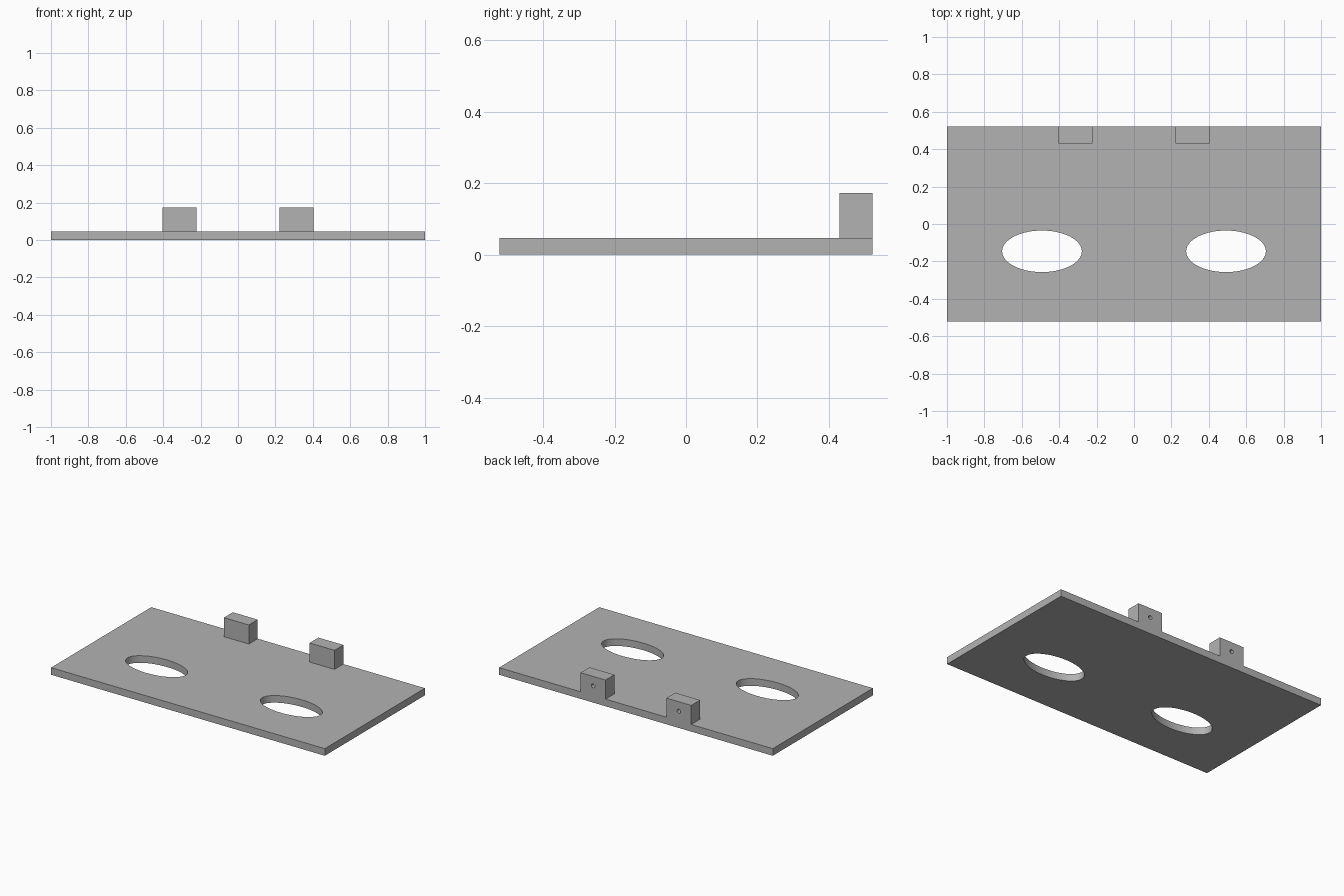
import bpy
from math import radians

if "Cube" in bpy.data.objects:
    bpy.data.objects.remove(bpy.data.objects["Cube"], do_unlink=True)

grey = bpy.data.materials.new("plain_grey")
grey.use_nodes = True
colour = (0.45, 0.45, 0.45, 1)
grey.diffuse_color = colour
grey.node_tree.nodes["Principled BSDF"].inputs["Base Color"].default_value = colour

WIDTH, DEPTH, THICK = 2.0, 1.045, 0.047
BACK = DEPTH / 2


def box(name, low, high):
    centre = [(a + b) / 2 for a, b in zip(low, high)]
    bpy.ops.mesh.primitive_cube_add(size=1, location=centre)
    ob = bpy.context.object
    ob.name = name
    ob.scale = [b - a for a, b in zip(low, high)]
    bpy.ops.object.transform_apply(location=False, rotation=False, scale=True)
    ob.data.materials.append(grey)
    return ob


def drill(target, centre, radii, length, sides, tilt=0):
    """Cut an elliptical hole through the target."""
    bpy.ops.mesh.primitive_cylinder_add(vertices=sides, radius=1, depth=length,
                                        location=centre, rotation=(tilt, 0, 0))
    cutter = bpy.context.object
    cutter.scale = (radii[0], radii[1], 1)
    cutter.hide_render = True
    cutter.data.materials.append(grey)
    cut = target.modifiers.new("hole", "BOOLEAN")
    cut.operation = "DIFFERENCE"
    cut.solver = "EXACT"
    cut.object = cutter
    bpy.context.view_layer.objects.active = target
    bpy.ops.object.modifier_apply(modifier=cut.name)
    bpy.data.objects.remove(cutter, do_unlink=True)


def finish(ob):
    bpy.ops.object.select_all(action="DESELECT")
    ob.select_set(True)
    bpy.context.view_layer.objects.active = ob
    bpy.ops.object.shade_smooth_by_angle(angle=radians(30))


# Base plate with two oval openings
plate = box("base_plate", (-WIDTH / 2, -BACK, 0), (WIDTH / 2, BACK, THICK))
for side in (-1, 1):
    drill(plate, (side * 0.492, -0.146, THICK / 2), (0.213, 0.111), 0.3, 72)
finish(plate)

# Rear mounting blocks, each with a small blind hole in its back face
for side, label in ((-1, "right"), (1, "left")):
    inner, outer = side * 0.222, side * 0.404
    block = box(label + "_mounting_block",
                (min(inner, outer), 0.43, THICK), (max(inner, outer), BACK, 0.173))
    drill(block, (side * 0.313, BACK, 0.11), (0.013, 0.013), 0.12, 24, radians(90))
    finish(block)
